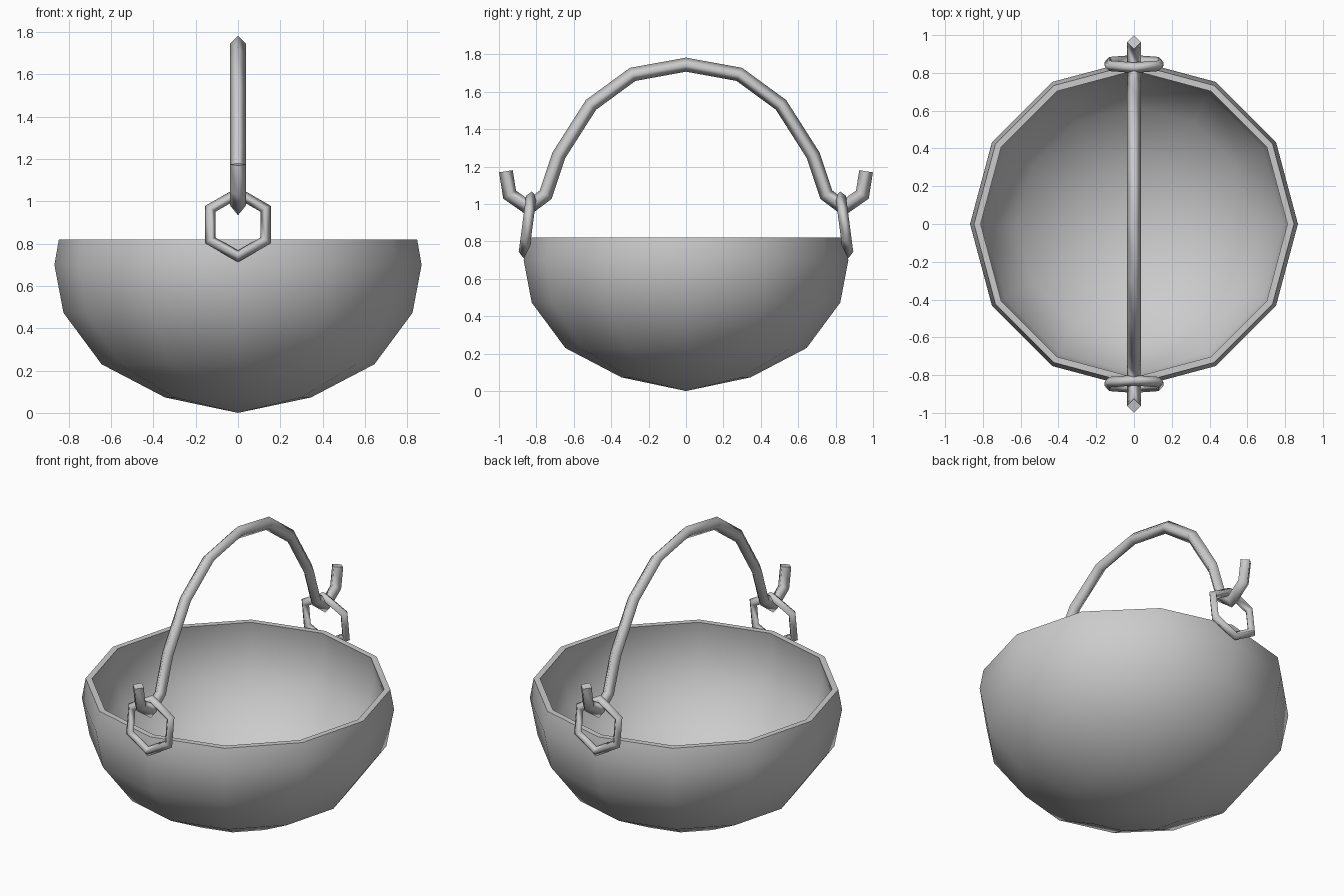
import bpy, bmesh, math
from mathutils import Vector

cube = bpy.data.objects.get("Cube")
if cube:
    bpy.data.objects.remove(cube, do_unlink=True)

# Single grey metal
metal = bpy.data.materials.new("grey metal")
metal.use_nodes = True
grey = (0.6, 0.6, 0.6, 1)
metal.diffuse_color = grey
metal.node_tree.nodes["Principled BSDF"].inputs["Base Color"].default_value = grey


def finish(name, bm):
    bmesh.ops.recalc_face_normals(bm, faces=bm.faces)
    mesh = bpy.data.meshes.new(name)
    bm.to_mesh(mesh)
    bm.free()
    obj = bpy.data.objects.new(name, mesh)
    bpy.context.collection.objects.link(obj)
    mesh.materials.append(metal)
    return obj


def smooth(obj, degrees):
    bpy.ops.object.select_all(action="DESELECT")
    obj.select_set(True)
    bpy.context.view_layer.objects.active = obj
    bpy.ops.object.shade_smooth_by_angle(angle=math.radians(degrees))


# Bowl: wall profile turned in twelve steps
outer = [(0, 0), (0.345, 0.073), (0.645, 0.23), (0.825, 0.473), (0.868, 0.70), (0.847, 0.82)]
inner = [(0.812, 0.82), (0.832, 0.70), (0.79, 0.487), (0.622, 0.26), (0.333, 0.108), (0, 0.036)]
bm = bmesh.new()
verts = [bm.verts.new((r, 0, z)) for r, z in outer + inner]
edges = [bm.edges.new(pair) for pair in zip(verts, verts[1:])]
bmesh.ops.spin(bm, geom=verts + edges, cent=(0, 0, 0), axis=(0, 0, 1),
               angle=math.tau, steps=12, use_duplicate=False)
bmesh.ops.remove_doubles(bm, verts=bm.verts, dist=0.0005)
smooth(finish("bowl", bm), 60)

# Handle: diamond section swept along a mirrored arch with hooked ends
half = [(0.285, 1.693), (0.508, 1.53), (0.68, 1.26), (0.75, 1.05),
        (0.843, 0.98), (0.943, 1.05), (0.963, 1.175)]
path = [Vector((0, -y, z)) for y, z in reversed(half)]
path += [Vector((0, 0, 1.745))] + [Vector((0, y, z)) for y, z in half]
radius = 0.037
side = Vector((1, 0, 0))
bm = bmesh.new()
rings = []
for i, p in enumerate(path):
    before = (p - path[i - 1]).normalized() if i else None
    after = (path[i + 1] - p).normalized() if i < len(path) - 1 else None
    tangent = ((before or after) + (after or before)).normalized()
    mitre = radius / tangent.dot(after or before)
    up = side.cross(tangent) * mitre
    rings.append([bm.verts.new(p + d) for d in (side * radius, up, -side * radius, -up)])
for a, b in zip(rings, rings[1:]):
    for k in range(4):
        n = (k + 1) % 4
        bm.faces.new((a[k], a[n], b[n], b[k]))
caps = [bm.faces.new(rings[0]), bm.faces.new(rings[-1])]
for face in bm.faces:
    face.smooth = face not in caps
for cap in caps:
    for edge in cap.edges:
        edge.smooth = False
finish("handle", bm)

# Six-sided rings joining the handle to the rim, leaning with the wall
for name, sign in (("front_ring", -1), ("back_ring", 1)):
    bpy.ops.mesh.primitive_torus_add(major_segments=6, minor_segments=4,
                                     major_radius=0.151, minor_radius=0.028)
    ring = bpy.context.object
    ring.name = name
    ring.data.name = name
    ring.data.materials.append(metal)
    ring.rotation_euler = (math.pi / 2 + sign * 0.13, 0, 0)
    ring.location = (0, sign * 0.847, 0.89)
    # Turn a corner upwards
    for v in ring.data.vertices:
        x, y, z = v.co
        v.co = (-y, x, z)
    smooth(ring, 100)
